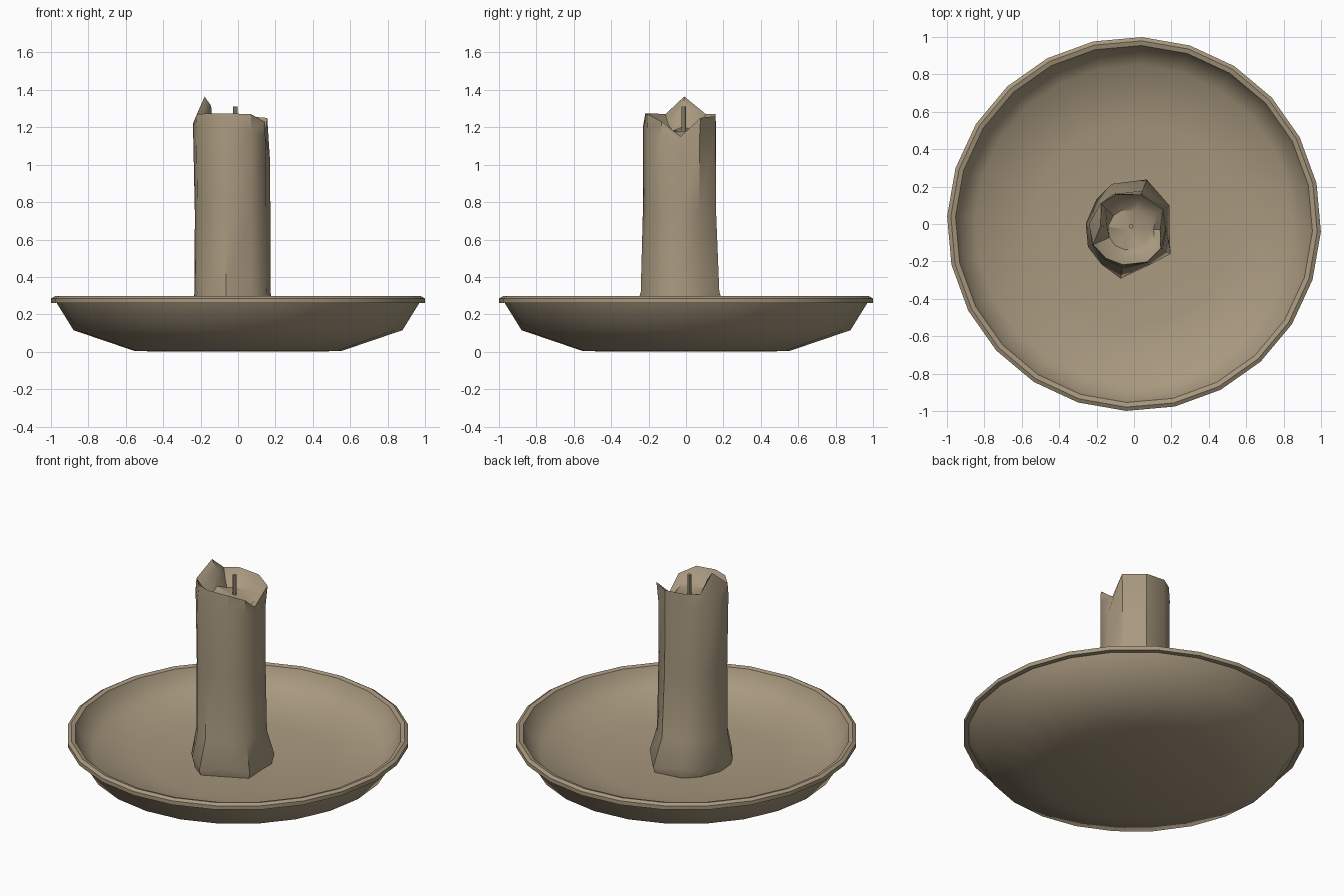
import bpy, bmesh, math

if "Cube" in bpy.data.objects:
    bpy.data.objects.remove(bpy.data.objects["Cube"])

mat = bpy.data.materials.new("tan_wax_and_clay")
mat.diffuse_color = (0.39, 0.315, 0.21, 1)
mat.use_nodes = True
mat.node_tree.nodes["Principled BSDF"].inputs["Base Color"].default_value = mat.diffuse_color


def loft(name, rings, bottom=None, top=None, sharp=35):
    """Skin a list of rings (lists of points), closing ends with a fan to a point."""
    bm = bmesh.new()
    vr = [[bm.verts.new(p) for p in r] for r in rings]
    n = len(vr[0])
    for a, b in zip(vr, vr[1:]):
        for i in range(n):
            j = (i + 1) % n
            bm.faces.new((a[i], a[j], b[j], b[i]))
    for ring, point in ((vr[0], bottom), (vr[-1], top)):
        if point:
            c = bm.verts.new(point)
            for i in range(n):
                bm.faces.new((ring[i], ring[(i + 1) % n], c))
    bmesh.ops.recalc_face_normals(bm, faces=bm.faces)
    me = bpy.data.meshes.new(name)
    bm.to_mesh(me)
    bm.free()
    me.materials.append(mat)
    ob = bpy.data.objects.new(name, me)
    bpy.context.collection.objects.link(ob)
    me.shade_smooth()
    me.set_sharp_from_angle(angle=math.radians(sharp))
    return ob


def circle(r, z, n, phase=0, cx=0, cy=0):
    return [(cx + r * math.cos(math.radians(phase + 360 * i / n)),
             cy + r * math.sin(math.radians(phase + 360 * i / n)), z) for i in range(n)]


# Dish: outer wall, lip, then hollow inside
profile = [(0.55, 0.003), (0.88, 0.115), (0.97, 0.26), (1.0, 0.26), (1.0, 0.285),
           (0.98, 0.297), (0.955, 0.29), (0.93, 0.235), (0.85, 0.165), (0.54, 0.115)]
loft("dish", [circle(r, z, 24, -2.4) for r, z in profile],
     (0, 0, 0), (0, 0, 0.10), 40)

# Candle: melted column with uneven foot and rim, one entry per side
CX, CY = -0.03, -0.03
angles = [0, 30, 70, 110, 137, 172, 203, 232, 261, 300, 330]
foot_r = [.22, .255, .285, .26, .235, .23, .235, .235, .265, .22, .26]
rim_r = [.17, .215, .20, .20, .20, .15, .205, .195, .19, .20, .20]
rim_z = [1.15, 1.25, 1.26, 1.27, 1.27, 1.365, 1.27, 1.275, 1.275, 1.27, 1.23]
neck_z = [1.04, 1.12, 1.18, 1.18, 1.18, 1.22, 1.2, 1.18, 1.2, 1.18, 1.15]


def ring(rs, zs):
    return [(CX + r * math.cos(math.radians(a)), CY + r * math.sin(math.radians(a)), z)
            for a, r, z in zip(angles, rs, zs)]


def even(v):
    return [v] * len(angles)


rings = [ring([r - 0.02 for r in foot_r], even(0.09)),
         ring(foot_r, [0.14 + 0.03 * (i % 2) for i in range(11)]),
         ring([0.204 + 0.35 * max(0, r - 0.235) for r in foot_r], even(0.32)),
         ring(even(0.203), even(0.75)),
         ring([.2, .203, .2, .203, .205, .213, .21, .205, .203, .203, .203], neck_z),
         ring(rim_r, rim_z),
         ring([r - 0.035 for r in rim_r], [z - 0.05 * (z > 1.2) for z in rim_z]),
         ring(even(0.11), [1.18 + 0.25 * max(0, z - 1.27) for z in rim_z])]
loft("candle", rings, (CX, CY, 0.09), (CX, CY, 1.185))

# Wick
loft("wick", [circle(0.012, z, 8, 0, -0.015, -0.012) for z in (1.15, 1.31)],
     (-0.015, -0.012, 1.15), (-0.015, -0.012, 1.31))
